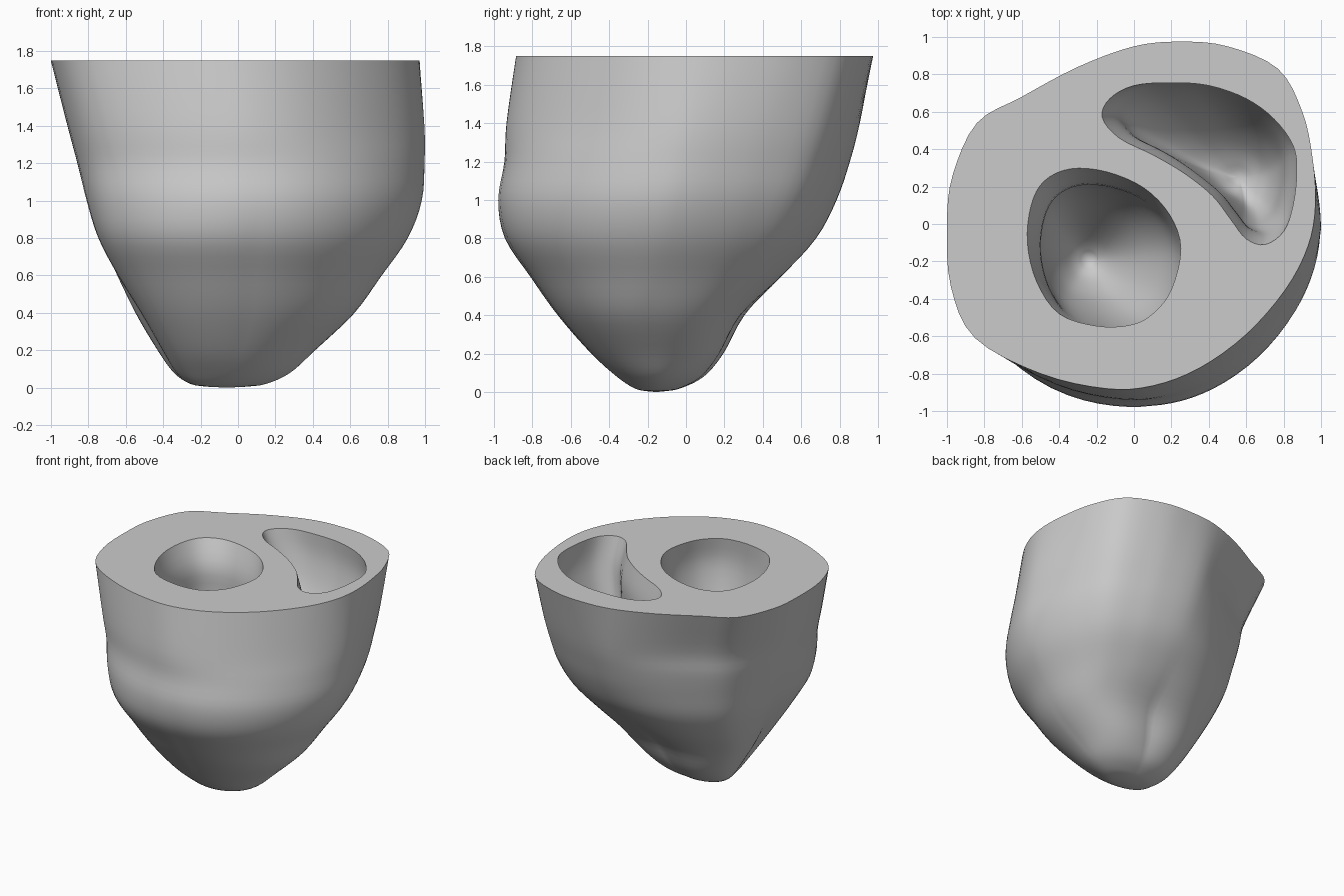
import bpy, bmesh
from mathutils import Vector

cube = bpy.data.objects.get("Cube")
if cube:
    bpy.data.objects.remove(cube, do_unlink=True)

TOP = 1.75


def spline(points, steps, closed=False):
    """Catmull-Rom curve through tuples of any length."""
    pts = [Vector(p) for p in points]
    n = len(pts)
    pick = (lambda i: pts[i % n]) if closed else (lambda i: pts[max(0, min(n - 1, i))])
    out = []
    for i in range(n if closed else n - 1):
        a, b, c, d = (pick(i + k) for k in (-1, 0, 1, 2))
        for s in range(steps):
            t = s / steps
            out.append(b + (c - a) * (t / 2) + (a * 2 - b * 5 + c * 4 - d) * (t * t / 2)
                       + (b * 3 - a - c * 3 + d) * (t ** 3 / 2))
    if not closed:
        out.append(pts[-1])
    return out


def loft(bm, rings, tip):
    """Skin a stack of rings, close the end at a tip, return the first ring's edges."""
    rows = [[bm.verts.new(p) for p in ring] for ring in rings]
    n = len(rows[0])
    for upper, lower in zip(rows, rows[1:]):
        for i in range(n):
            j = (i + 1) % n
            bm.faces.new((upper[i], upper[j], lower[j], lower[i]))
    end = bm.verts.new(tip)
    for i in range(n):
        bm.faces.new((rows[-1][i], rows[-1][(i + 1) % n], end))
    return [bm.edges.get((rows[0][i], rows[0][(i + 1) % n])) for i in range(n)]


# Outline of the cut plane
outline = spline([(-1, 0), (-.97, .26), (-.84, .54), (-.6, .68), (-.3, .84), (0, .95),
                  (.25, .975), (.5, .95), (.77, .83), (.9, .6), (.955, .35), (.97, .1),
                  (.93, -.12), (.81, -.35), (.6, -.59), (.35, -.77), (.1, -.865),
                  (-.15, -.88), (-.5, -.8), (-.85, -.61), (-.98, -.33)], 4, True)

# Wall by height: z, min x, max x, min y, max y,
# then bulge of the back left, front right, back right and front left corners
extents = spline([(TOP, -1, .97, -.88, .975, 0, 0, 0, 0),
                  (1.4, -.91, 1, -.93, .92, -.035, .01, -.06, -.02),
                  (1.2, -.855, 1, -.94, .87, -.045, .02, -.03, 0),
                  (1, -.8, .985, -.97, .8, -.045, .04, 0, 0),
                  (.8, -.73, .91, -.93, .69, -.035, .06, .04, 0),
                  (.6, -.63, .77, -.8, .5, -.01, .05, .08, 0),
                  (.4, -.51, .62, -.66, .28, .025, .04, .12, 0),
                  (.2, -.4, .41, -.49, .17, .02, .02, .09, 0),
                  (.08, -.33, .28, -.36, .08, 0, 0, .05, 0),
                  (.02, -.25, .15, -.27, -.03, 0, 0, .02, 0),
                  (.005, -.16, .04, -.21, -.1, 0, 0, 0, 0)], 4)


def wall_ring(z, x0, x1, y0, y1, back_left, front_right, back_right, front_left):
    ring = []
    round_off = .85 * (1 - z / TOP)
    for p in outline:
        u = Vector(((p.x + .015) / .985, (p.y - .0475) / .9275))
        u = u.lerp(u.normalized(), round_off)
        if u.x > 0:
            bulge = back_left if u.y > 0 else front_left
        else:
            bulge = back_right if u.y > 0 else front_right
        push = u.normalized() * bulge * min(1, abs(2 * u.x * u.y))
        ring.append(((x0 + x1 + u.x * (x1 - x0)) / 2 + push.x,
                     (y0 + y1 + u.y * (y1 - y0)) / 2 + push.y, z))
    return ring


def chamber_rings(rim, centre, stations):
    """Rim copies by z, size and shift, growing rounder as they shrink."""
    c = Vector(centre)
    rings = []
    for z, size, dx, dy in spline(stations, 4):
        ring = []
        for p in rim:
            spoke = p - c
            spoke = spoke.lerp(spoke.normalized() * .4, (1 - size) * .7)
            ring.append((*(c + Vector((dx, dy)) + spoke * size), z))
        rings.append(ring)
    return rings


# Round chamber
round_rim = spline([(-.57, -.1), (-.55, .1), (-.48, .23), (-.34, .295), (-.15, .28),
                    (.05, .195), (.19, .05), (.25, -.13), (.2, -.35), (.1, -.48),
                    (-.02, -.54), (-.2, -.545), (-.4, -.48), (-.52, -.31)], 4, True)
round_chamber = chamber_rings(round_rim, (-.16, -.13),
                              [(TOP, 1, 0, 0), (1.55, .92, .035, -.045),
                               (1.3, .86, .005, -.03), (1.05, .72, -.04, -.03),
                               (.82, .5, -.07, -.05), (.65, .26, -.08, -.06),
                               (.58, .08, -.08, -.06)])

# Crescent chamber
crescent_rim = spline([(-.17, .57), (-.13, .67), (0, .74), (.2, .755), (.4, .74), (.6, .67),
                       (.75, .56), (.85, .42), (.87, .28), (.85, .1), (.8, -.04), (.7, -.11),
                       (.6, -.08), (.52, .02), (.42, .15), (.27, .27), (.1, .37),
                       (-.08, .46)], 4, True)
crescent_chamber = chamber_rings(crescent_rim, (.46, .37),
                                 [(TOP, 1, 0, 0), (1.55, .94, .03, .02),
                                  (1.3, .83, .02, 0), (1.05, .63, .06, -.05),
                                  (.88, .38, .09, -.1), (.8, .1, .1, -.12)])

# Heart wall: outer skin, two chambers and the flat cut between their rims
bm = bmesh.new()
rims = loft(bm, [wall_ring(*e) for e in extents], (-.06, -.155, 0))
rims += loft(bm, round_chamber, (-.24, -.19, .57))
rims += loft(bm, crescent_chamber, (.56, .25, .79))
bmesh.ops.triangle_fill(bm, use_beauty=True, use_dissolve=False, edges=rims,
                        normal=(0, 0, 1))
bmesh.ops.recalc_face_normals(bm, faces=bm.faces)
mesh = bpy.data.meshes.new("heart_wall")
bm.to_mesh(mesh)
bm.free()

heart = bpy.data.objects.new("heart_wall", mesh)
bpy.context.collection.objects.link(heart)

grey = bpy.data.materials.new("plain_grey")
grey.use_nodes = True
colour = (.6, .6, .6, 1)
grey.diffuse_color = colour
grey.node_tree.nodes["Principled BSDF"].inputs["Base Color"].default_value = colour
mesh.materials.append(grey)

bpy.ops.object.select_all(action="DESELECT")
heart.select_set(True)
bpy.context.view_layer.objects.active = heart
bpy.ops.object.shade_smooth_by_angle(angle=.7)
